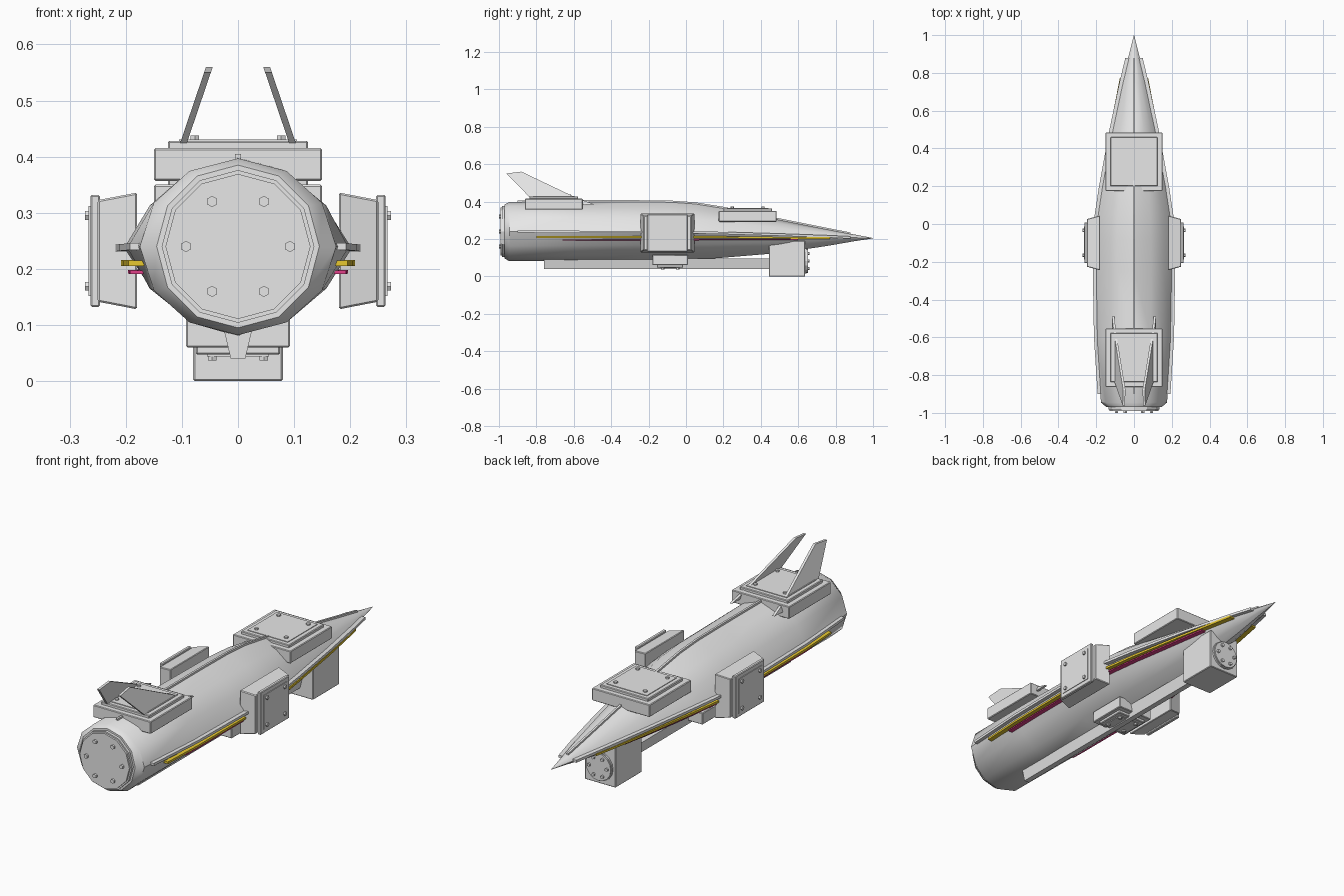
import bpy, bmesh, math
from mathutils import Matrix, Vector

cube = bpy.data.objects.get("Cube")
if cube:
    bpy.data.objects.remove(cube)


def material(name, rgb):
    m = bpy.data.materials.new(name)
    m.use_nodes = True
    m.diffuse_color = (*rgb, 1)
    m.node_tree.nodes["Principled BSDF"].inputs["Base Color"].default_value = (*rgb, 1)
    return m


GREY = material("hull grey", (0.8, 0.8, 0.8))
YELLOW = material("stripe yellow", (0.8, 0.58, 0.03))
PINK = material("stripe pink", (0.75, 0.05, 0.25))


def finish(name, bm, mat=GREY, bevel=0, smooth=0):
    bmesh.ops.recalc_face_normals(bm, faces=bm.faces)
    me = bpy.data.meshes.new(name)
    bm.to_mesh(me)
    bm.free()
    me.materials.append(mat)
    ob = bpy.data.objects.new(name, me)
    bpy.context.collection.objects.link(ob)
    if bevel:
        mod = ob.modifiers.new("edge", 'BEVEL')
        mod.width, mod.segments = bevel, 1
    if smooth:
        bpy.ops.object.select_all(action='DESELECT')
        ob.select_set(True)
        bpy.context.view_layer.objects.active = ob
        bpy.ops.object.shade_smooth_by_angle(angle=math.radians(smooth))
    return ob


def loft(rings):
    """Skin a list of closed rings and cap both ends."""
    bm = bmesh.new()
    vs = [[bm.verts.new(p) for p in r] for r in rings]
    n = len(vs[0])
    for a, b in zip(vs, vs[1:]):
        for i in range(n):
            bm.faces.new((a[i], a[(i + 1) % n], b[(i + 1) % n], b[i]))
    bm.faces.new(vs[0])
    bm.faces.new(vs[-1])
    return bm


def block(name, size, z0, z1, place, taper=1, bevel=0.003):
    """Box in a local frame whose z points outwards, narrowed at the outer end."""
    rings = []
    for z, s in ((z0, 1), (z1, taper)):
        x, y = size[0] / 2 * s, size[1] / 2 * s
        rings.append([place @ Vector(p) for p in ((-x, -y, z), (x, -y, z), (x, y, z), (-x, y, z))])
    return finish(name, loft(rings), bevel=bevel)


def disc(name, r, z0, z1, place, sides, r2=None):
    bm = bmesh.new()
    bmesh.ops.create_cone(bm, cap_ends=True, segments=sides, radius1=r, radius2=r2 or r,
                          depth=z1 - z0, matrix=place @ Matrix.Translation((0, 0, (z0 + z1) / 2)))
    return finish(name, bm)


def hatch(name, place, w, l, bolt_x, bolt_y, t=0.013):
    """Plate, raised inner panel and corner bolts."""
    block(name + "_plate", (w, l), -0.004, t, place)
    block(name + "_panel", (w - 0.04, l - 0.04), t, t + 0.003, place, bevel=0)
    for i, (sx, sy) in enumerate(((1, 1), (1, -1), (-1, 1), (-1, -1))):
        at = place @ Matrix.Translation((sx * bolt_x, sy * bolt_y, 0))
        disc(f"{name}_bolt_{i}", 0.009, t, t + 0.01, at, 6)


# Hull stations: y, half width, top, bottom, chine height, sharpness of the chine
STATIONS = [
    (-0.97, 0.145, 0.385, 0.095, 0.24, 0), (-0.945, 0.175, 0.397, 0.082, 0.24, 0.1),
    (-0.6, 0.197, 0.40, 0.08, 0.238, 0.7), (-0.25, 0.203, 0.40, 0.08, 0.237, 1),
    (-0.08, 0.202, 0.398, 0.083, 0.236, 1), (0.05, 0.193, 0.389, 0.089, 0.235, 1),
    (0.2, 0.17, 0.365, 0.10, 0.232, 1), (0.5, 0.115, 0.303, 0.125, 0.223, 1),
    (0.75, 0.062, 0.253, 0.162, 0.214, 1), (0.9, 0.026, 0.224, 0.188, 0.207, 1),
    (1.0, 0.001, 0.205, 0.203, 0.204, 1)]


def hull_at(y):
    for a, b in zip(STATIONS, STATIONS[1:]):
        if y <= b[0]:
            f = (y - a[0]) / (b[0] - a[0])
            return [p + (q - p) * f for p, q in zip(a, b)]
    return STATIONS[-1]


def section(station):
    y, w, top, bottom, mid, sharp = station
    ring = []
    for k in range(12):
        c, s = math.cos(k * math.pi / 6), math.sin(k * math.pi / 6)
        pull = 1 if k % 3 == 0 else 1 - 0.11 * sharp
        ring.append(Vector((w * c * pull, y, mid + (top - mid if s > 0 else mid - bottom) * s * pull)))
    return ring


finish("hull", loft([section(s) for s in STATIONS]), smooth=38)


# Rails and stripes that follow the hull
def rail(name, y0, y1, hx, hz, locate, mat=GREY):
    ys = sorted({y0, y1} | {s[0] for s in STATIONS if y0 < s[0] < y1})
    rings = []
    for y in ys:
        p = locate(section(hull_at(y)))
        rings.append([p + Vector((a * hx, 0, b * hz)) for a, b in ((-1, -1), (1, -1), (1, 1), (-1, 1))])
    finish(name, loft(rings), mat)


rail("spine_rail", -0.9, 0.88, 0.005, 0.007, lambda r: r[3])
for side, sx in (("left", 1), ("right", -1)):
    def beside(f, out):
        def locate(r):
            p = r[0].lerp(r[11], f) + Vector((out, 0, 0))
            p.x *= sx
            return p
        return locate
    rail(side + "_chine_rail", -0.9, 0.88, 0.011, 0.006, beside(0, 0.004))
    rail(side + "_yellow_stripe", -0.8, 0.77, 0.014, 0.005, beside(0.38, 0.009), YELLOW)
    rail(side + "_pink_stripe", -0.66, 0.6, 0.012, 0.003, beside(0.6, 0.009), PINK)


# Round bolted covers: blunt end of the hull and the thruster
def cover(name, place, r, depth, bolt_r, sides):
    disc(name, r, -0.01, depth * 0.6, place, sides)
    disc(name + "_face", r * 0.95, depth * 0.6, depth, place, sides)
    for i in range(6):
        at = place @ Matrix.Rotation(i * math.pi / 3, 4, 'Z') @ Matrix.Translation((r * 0.68, 0, 0))
        disc(f"{name}_bolt_{i}", bolt_r, depth, depth + 0.009, at, 6)


TO_FRONT = Matrix.Rotation(math.pi / 2, 4, 'X')
TO_BACK = Matrix.Rotation(-math.pi / 2, 4, 'X')
cover("front_cover", Matrix.Translation((0, -0.97, 0.24)) @ TO_FRONT, 0.136, 0.021, 0.01, 12)

# Top hatches
for name, y, z in (("front_top", -0.707, 0.415), ("rear_top", 0.33, 0.35)):
    place = Matrix.Translation((0, y, z))
    block(name + "_base", (0.3, 0.31), -0.058, 0, place)
    hatch(name + "_hatch", place, 0.25, 0.26, 0.077, 0.082)

# Side hatches
for side, sx in (("left", 1), ("right", -1)):
    place = Matrix.Translation((sx * 0.25, -0.1, 0.232)) @ Matrix.Rotation(sx * math.pi / 2, 4, 'Y')
    block(side + "_pod", (0.208, 0.29), -0.07, 0, place, taper=0.87)
    hatch(side + "_hatch", place, 0.2, 0.215, 0.063, 0.066)

# Belly hatch
place = Matrix.Translation((0, -0.085, 0.06)) @ Matrix.Rotation(math.pi, 4, 'X')
block("belly_base", (0.186, 0.19), -0.055, 0, place)
hatch("belly_hatch", place, 0.15, 0.14, 0.046, 0.04)

# Keel beam, narrowing downwards
finish("keel_beam", loft([[Vector((x, y, z)) for x, z in
       ((-0.026, 0.095), (0.026, 0.095), (0.013, 0.04), (-0.013, 0.04))] for y in (-0.76, 0.46)]))

# Thruster box under the nose
place = Matrix.Translation((0, 0.54, 0))
block("thruster_box", (0.16, 0.195), 0, 0.19, place)
cover("thruster_cover", Matrix.Translation((0, 0.637, 0.083)) @ TO_BACK, 0.068, 0.014, 0.008, 16)

# Swept tail fins leaning inwards
FIN = ((-0.49, 0.385), (-0.58, 0.417), (-0.88, 0.56), (-0.96, 0.55), (-0.83, 0.417), (-0.84, 0.37))
for side, sx in (("left", 1), ("right", -1)):
    rings = [[Vector((sx * (0.102 - (z - 0.41) * 0.34 + t), y, z)) for y, z in FIN] for t in (-0.006, 0.006)]
    finish(side + "_fin", loft(rings))
